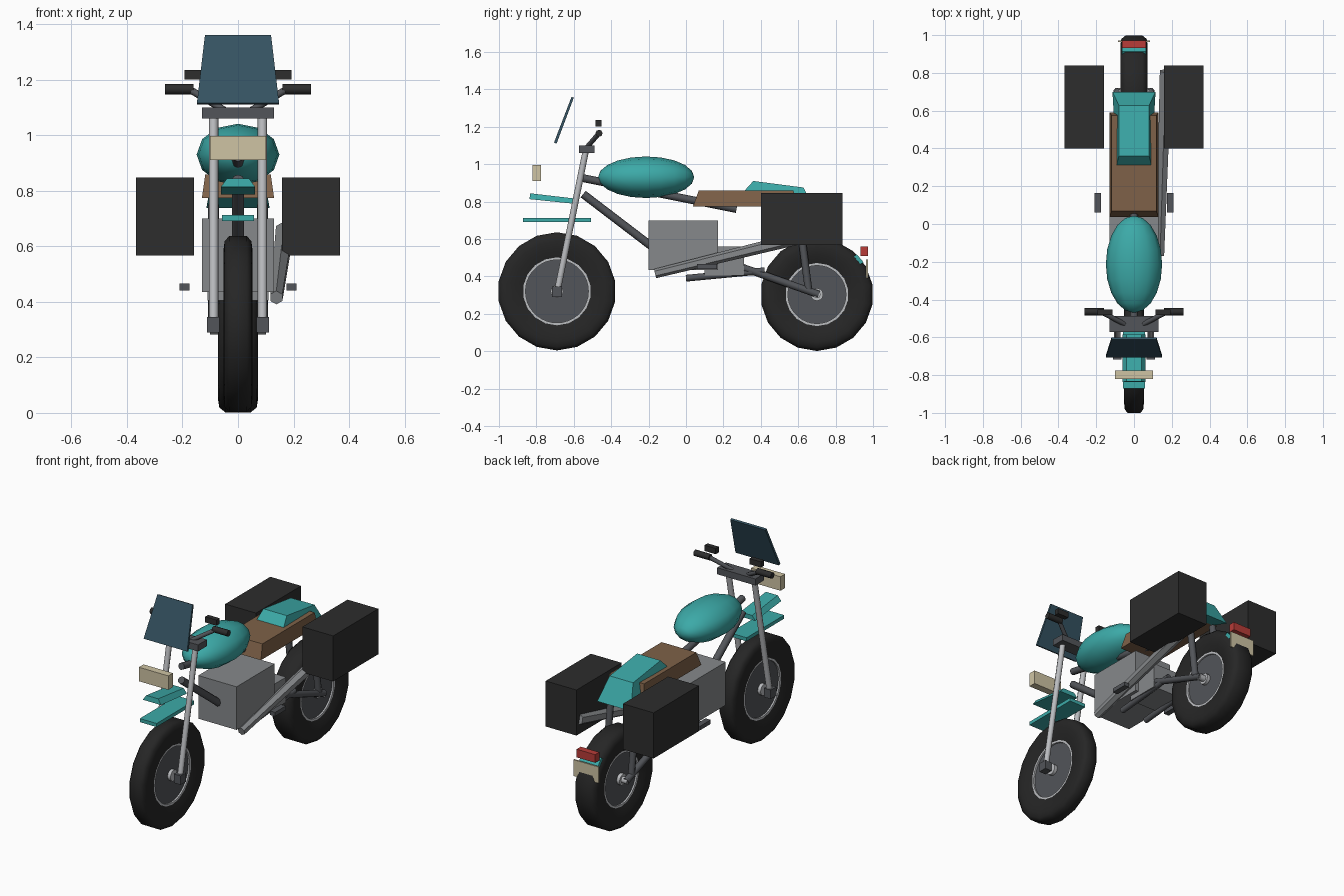
import bpy, bmesh, math
from mathutils import Vector

old = bpy.data.objects.get("Cube")
if old:
    bpy.data.objects.remove(old, do_unlink=True)


def material(name, r, g, b):
    m = bpy.data.materials.new(name)
    m.use_nodes = True
    m.diffuse_color = (r, g, b, 1)
    m.node_tree.nodes["Principled BSDF"].inputs["Base Color"].default_value = (r, g, b, 1)
    return m


TEAL = material("teal paint", 0.045, 0.40, 0.39)
BROWN = material("brown leather", 0.21, 0.12, 0.065)
BLACK = material("black plastic", 0.026, 0.026, 0.026)
RUBBER = material("tyre rubber", 0.019, 0.019, 0.019)
DARK = material("dark grey metal", 0.085, 0.09, 0.10)
GREY = material("engine grey", 0.24, 0.25, 0.26)
SILVER = material("silver metal", 0.50, 0.51, 0.53)
CREAM = material("cream lens", 0.62, 0.55, 0.37)
RED = material("red lens", 0.48, 0.045, 0.04)
GLASS = material("dark blue screen", 0.035, 0.085, 0.12)


def finish(name, bm, mat, smooth=None):
    bmesh.ops.recalc_face_normals(bm, faces=bm.faces)
    me = bpy.data.meshes.new(name)
    bm.to_mesh(me)
    bm.free()
    ob = bpy.data.objects.new(name, me)
    bpy.context.collection.objects.link(ob)
    me.materials.append(mat)
    if smooth:
        bpy.ops.object.select_all(action='DESELECT')
        ob.select_set(True)
        bpy.context.view_layer.objects.active = ob
        bpy.ops.object.shade_smooth_by_angle(angle=math.radians(smooth))
    return ob


def box(name, xs, ys, zs, mat):
    """Box from its ranges on the three axes."""
    bm = bmesh.new()
    bmesh.ops.create_cube(bm, size=1)
    for v in bm.verts:
        v.co = [r[0] if c < 0 else r[1] for c, r in zip(v.co, (xs, ys, zs))]
    return finish(name, bm, mat)


def wedge(name, base, top, mat):
    """Block joining two symmetric quads; each end is (half width, y, z)."""
    bm = bmesh.new()
    loops = []
    for (w0, y0, z0), (w1, y1, z1) in (base, top):
        loops.append([bm.verts.new(p) for p in
                      ((-w0, y0, z0), (w0, y0, z0), (w1, y1, z1), (-w1, y1, z1))])
    a, b = loops
    bm.faces.new(a)
    bm.faces.new(b)
    for i in range(4):
        j = (i + 1) % 4
        bm.faces.new((a[i], a[j], b[j], b[i]))
    return finish(name, bm, mat)


def tube(name, p, q, r, mat, r2=None, sides=8):
    """Straight round bar between two points."""
    p, q = Vector(p), Vector(q)
    bm = bmesh.new()
    bmesh.ops.create_cone(bm, cap_ends=True, segments=sides, radius1=r,
                          radius2=r2 or r, depth=(q - p).length)
    rot = (q - p).to_track_quat('Z', 'Y')
    for v in bm.verts:
        v.co = rot @ v.co + (p + q) / 2
    return finish(name, bm, mat, 50 if sides > 6 else None)


def lathe(name, profile, y, z, mat, sides, smooth=45):
    """Closed (x, radius) profile spun about a wheel axle."""
    bm = bmesh.new()
    rings = []
    for i in range(sides):
        a = math.tau * i / sides
        rings.append([bm.verts.new((x, y + r * math.sin(a), z + r * math.cos(a)))
                      for x, r in profile])
    n = len(profile)
    for i in range(sides):
        a, b = rings[i], rings[(i + 1) % sides]
        for k in range(n):
            m = (k + 1) % n
            bm.faces.new((a[k], a[m], b[m], b[k]))
    return finish(name, bm, mat, smooth)


# Wheels
def wheel(label, y, z, radius, half, rim):
    shape = ((0.7, 0), (0.95, 0.35), (1, 0.65), (0.93, 0.87), (0.62, 1))
    side = [(half * w, rim + (radius - rim) * t) for w, t in shape]
    lathe(label + "_tyre", side + [(-x, r) for x, r in reversed(side)], y, z, RUBBER, 18, 50)
    w = half * 0.72
    lathe(label + "_rim", [(w, rim - 0.01), (w, rim + 0.008),
                           (-w, rim + 0.008), (-w, rim - 0.01)], y, z, SILVER, 36)
    tube(label + "_disc", (-w + 0.01, y, z), (w - 0.01, y, z), rim, DARK, sides=32)
    tube(label + "_hub", (-w - 0.01, y, z), (w + 0.01, y, z), 0.034, SILVER, sides=12)


wheel("front_wheel", -0.69, 0.32, 0.316, 0.052, 0.178)
wheel("rear_wheel", 0.70, 0.303, 0.302, 0.072, 0.165)
tube("rear_axle", (-0.1, 0.7, 0.303), (0.1, 0.7, 0.303), 0.02, SILVER)

# Frame
tube("frame_backbone", (0, -0.55, 0.925), (0, 0.27, 0.76), 0.021, DARK)
tube("frame_downtube", (0, -0.55, 0.84), (0, -0.17, 0.55), 0.022, DARK)
box("engine_block", (-0.13, 0.13), (-0.2, 0.17), (0.435, 0.7), GREY)
box("gearbox", (-0.11, 0.11), (0.1, 0.31), (0.405, 0.56), GREY)

# Parts repeated on both sides
for side, s in (("left", 1), ("right", -1)):
    def span(a, b):
        return sorted((s * a, s * b))
    tube(side + "_fork_leg", (s * 0.088, -0.69, 0.31), (s * 0.088, -0.535, 1.075), 0.017, SILVER)
    box(side + "_axle_clamp", span(0.066, 0.112), (-0.717, -0.663), (0.29, 0.345), DARK)
    tube(side + "_handlebar", (s * 0.05, -0.53, 1.09), (s * 0.175, -0.465, 1.165), 0.013, DARK)
    tube(side + "_grip", (s * 0.16, -0.465, 1.165), (s * 0.263, -0.465, 1.165), 0.019, BLACK)
    box(side + "_mirror", span(0.115, 0.192), (-0.483, -0.453), (1.2, 1.235), BLACK)
    box(side + "_pannier", span(0.158, 0.367), (0.4, 0.838), (0.567, 0.847), BLACK)
    box(side + "_foot_peg", span(0.175, 0.21), (0.06, 0.165), (0.44, 0.465), DARK)
    tube(side + "_lower_rail", (s * 0.088, 0, 0.39), (s * 0.088, 0.42, 0.43), 0.018, DARK)
    tube(side + "_swingarm", (s * 0.088, 0.28, 0.455), (s * 0.088, 0.71, 0.303), 0.02, DARK)
    tube(side + "_shock", (s * 0.088, 0.6, 0.75), (s * 0.088, 0.655, 0.33), 0.02, DARK)

# Steering head, screen and headlamp
box("fork_clamp", (-0.13, 0.13), (-0.573, -0.488), (1.06, 1.1), DARK)
wedge("windscreen", ((0.148, -0.706, 1.115), (0.148, -0.692, 1.11)),
      ((0.119, -0.612, 1.36), (0.119, -0.6, 1.355)), GLASS)
box("headlamp", (-0.1, 0.1), (-0.82, -0.775), (0.91, 0.996), CREAM)

# Front mudguards
box("front_mudguard", (-0.057, 0.057), (-0.872, -0.507), (0.69, 0.712), TEAL)
wedge("front_beak", ((0.062, -0.837, 0.813), (0.062, -0.585, 0.787)),
      ((0.04, -0.833, 0.844), (0.04, -0.585, 0.815)), TEAL)

# Fuel tank
bm = bmesh.new()
bmesh.ops.create_uvsphere(bm, u_segments=12, v_segments=10, radius=1)
for v in bm.verts:
    x, y, z = v.co
    v.co = (x * 0.149, z * 0.257 - 0.213, y * 0.111 + 0.93)
finish("fuel_tank", bm, TEAL, 60)

# Seat and tail
wedge("seat", ((0.13, 0.037, 0.773), (0.13, 0.59, 0.773)),
      ((0.118, 0.068, 0.858), (0.118, 0.575, 0.858)), BROWN)
wedge("tail_cowl", ((0.092, 0.31, 0.855), (0.114, 0.70, 0.737)),
      ((0.08, 0.36, 0.91), (0.08, 0.628, 0.875)), TEAL)
wedge("rear_mudguard", ((0.064, 0.895, 0.505), (0.064, 0.93, 0.465)),
      ((0.064, 0.913, 0.518), (0.064, 0.95, 0.475)), TEAL)
box("tail_light", (-0.063, 0.063), (0.932, 0.972), (0.51, 0.56), RED)
box("number_plate", (-0.085, 0.085), (0.963, 0.972), (0.39, 0.49), CREAM)

# Exhaust on one side
tube("exhaust", (0.138, -0.165, 0.415), (0.168, 0.81, 0.655), 0.025, GREY, 0.036, 6)
